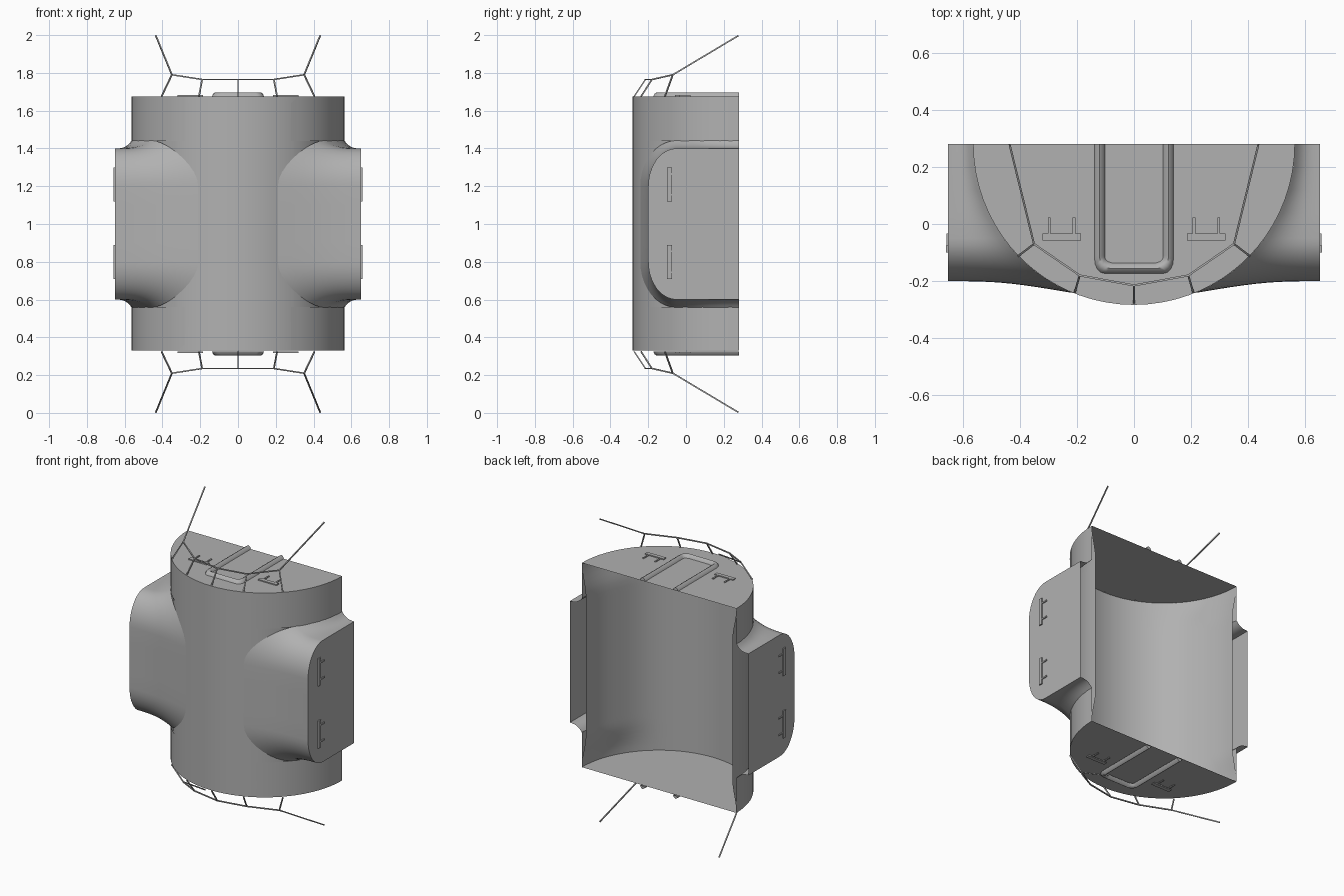
import bpy, bmesh, math
from mathutils import Vector, Matrix

if "Cube" in bpy.data.objects:
    bpy.data.objects.remove(bpy.data.objects["Cube"])

grey = bpy.data.materials.new("plain_grey")
grey.use_nodes = True
grey.diffuse_color = (0.44, 0.44, 0.44, 1)
grey.node_tree.nodes["Principled BSDF"].inputs["Base Color"].default_value = (0.44, 0.44, 0.44, 1)

R, BACK = 0.563, 0.28          # shell radius and open back plane
LOW, HIGH = 0.33, 1.675        # shell ends


def finish(name, bm, angle=40):
    bmesh.ops.recalc_face_normals(bm, faces=bm.faces[:])
    mesh = bpy.data.meshes.new(name)
    bm.to_mesh(mesh)
    bm.free()
    mesh.materials.append(grey)
    obj = bpy.data.objects.new(name, mesh)
    bpy.context.collection.objects.link(obj)
    bpy.ops.object.select_all(action='DESELECT')
    obj.select_set(True)
    bpy.context.view_layer.objects.active = obj
    bpy.ops.object.shade_smooth_by_angle(angle=math.radians(angle))
    return obj


def loft(bm, rows):
    rings = [[bm.verts.new(p) for p in row] for row in rows]
    for a, b in zip(rings, rings[1:]):
        for i in range(len(a) - 1):
            bm.faces.new((a[i], a[i + 1], b[i + 1], b[i]))
    return rings


def ease(t):
    t = max(0, min(1, t))
    return t * t * (3 - 2 * t)


def box(bm, centre, size, rot=Matrix()):
    m = Matrix.Translation(centre) @ rot @ Matrix.Diagonal((*size, 1))
    bmesh.ops.create_cube(bm, size=1, matrix=m)


def bar(bm, a, b, w):
    a, b = Vector(a), Vector(b)
    d = b - a
    box(bm, (a + b) / 2, (w, w, d.length), d.to_track_quat('Z', 'Y').to_matrix().to_4x4())


def arc_point(a, z, pull=0):
    return (-(R - pull) * math.cos(a), BACK - (R - pull) * math.sin(a), z)


# Half-round shell, capped at both ends, open at the back, drawn in behind the ports
N = 36
angles = [math.pi * i / N for i in range(N + 1)]
rows = []
for k in range(41):
    z = LOW + (HIGH - LOW) * k / 40
    depth = 0.03 * ease(min(z - LOW, HIGH - z) / 0.22)
    rows.append([arc_point(a, z, depth * ease((BACK - R * math.sin(a) + 0.2) / 0.25)) for a in angles])
bm = bmesh.new()
rings = loft(bm, rows)
outer_ends = [bm.faces.new([bm.verts.new(arc_point(a, z)) for a in angles]) for z in (LOW, HIGH)]
finish("half_round_shell", bm)

# Straight outer skin above and below each port, where the shell draws inward
flank = [a for a in angles if BACK - R * math.sin(a) > -0.22 and a < math.pi / 2]
for word, mirrored in (("right", flank), ("left", [math.pi - a for a in flank])):
    for level, z0, z1 in (("lower", LOW, 0.56), ("upper", 1.44, HIGH)):
        bm = bmesh.new()
        loft(bm, [[arc_point(a, z) for a in mirrored] for z in (z0, z1)])
        finish(word + "_" + level + "_outer_skin", bm)

# Side port outline in the y-z plane: point plus outward direction
outline = [(y, 1.4, 0, 1) for y in (BACK, 0.2, 0.12, 0.04)]
for i in range(11):
    a = math.pi / 2 * i / 10
    outline.append((-0.05 - 0.15 * math.sin(a), 1.2 + 0.2 * math.cos(a), -math.sin(a), math.cos(a)))
outline += [(-0.2, 1.1, -1, 0), (-0.2, 1.0, -1, 0)]
outline += [(y, 2 - z, ny, -nz) for y, z, ny, nz in reversed(outline[:-1])]

for side, word in ((-1, "right"), (1, "left")):
    # Port flares out where it meets the shell
    bm = bmesh.new()
    rows = []
    for k in range(11):
        s = k / 10
        row = []
        for y, z, ny, nz in outline:
            py, pz = y + ny * 0.042 * s ** 3, z + nz * 0.042 * s ** 3
            wall = math.sqrt(max(R * R - (py - BACK) ** 2, 0))
            row.append((side * (0.65 + (wall - 0.65) * s), py, pz))
        rows.append(row)
    rings = loft(bm, rows)
    bm.faces.new(rings[0])
    finish(word + "_port", bm)

    # Grip bars with two prongs standing on the port face
    for z, level in ((0.8, "lower"), (1.21, "upper")):
        bm = bmesh.new()
        box(bm, (side * 0.654, -0.087, z), (0.008, 0.025, 0.18))
        for dz in (-0.055, 0.055):
            box(bm, (side * 0.653, -0.055, z + dz), (0.006, 0.044, 0.009))
        finish(word + "_" + level + "_grip", bm)

for end, word in ((-1, "bottom"), (1, "top")):
    def up(x, y, h):
        return (x, y, 1 + end * (HIGH - 1 + h))

    # Raised U-shaped rim on the end cap
    path = [(0.12, BACK), (0.12, -0.11)]
    path += [(0.085 + 0.035 * math.cos(a), -0.12 - 0.035 * math.sin(a))
             for a in (math.pi / 8 * i for i in range(5))]
    path += [(-x, y) for x, y in reversed(path)]
    section = ((0.018, 0), (0.012, 0.014), (0, 0.022), (-0.012, 0.014), (-0.018, 0))
    rows = []
    for off, h in section:
        row = []
        for x, y in path:
            sx = max(-1, min(1, x / 0.085))
            sy = min(0, y + 0.11) / 0.045
            row.append(up(x + off * sx, y + off * sy, h))
        rows.append(row)
    bm = bmesh.new()
    rings = loft(bm, rows)
    for i in (0, -1):
        bm.faces.new([r[i] for r in rings])
    finish(word + "_rim", bm, 60)

    # Grips standing on the end cap
    for side, hand in ((-1, "right"), (1, "left")):
        bm = bmesh.new()
        box(bm, up(side * 0.253, -0.045, 0.004), (0.135, 0.025, 0.007))
        for dx in (-0.043, 0.043):
            box(bm, up(side * 0.253 + dx, -0.01, 0.004), (0.009, 0.066, 0.006))
        finish(word + "_" + hand + "_grip", bm)

    # Thin guard rail with struts down to the cap edge
    half = [(0.435, 0.277, 0.322), (0.35, -0.07, 0.115), (0.19, -0.18, 0.09), (0, -0.215, 0.09)]
    feet = [(0.405, -0.112, 0), (0.207, -0.238, 0), (0, -0.275, 0)]
    rail = half + [(-x, y, h) for x, y, h in reversed(half[:-1])]
    feet += [(-x, y, h) for x, y, h in reversed(feet[:-1])]
    bm = bmesh.new()
    for a, b in list(zip(rail, rail[1:])) + list(zip(rail[1:-1], feet)):
        bar(bm, up(*a), up(*b), 0.007)
    finish(word + "_guard_rail", bm)
